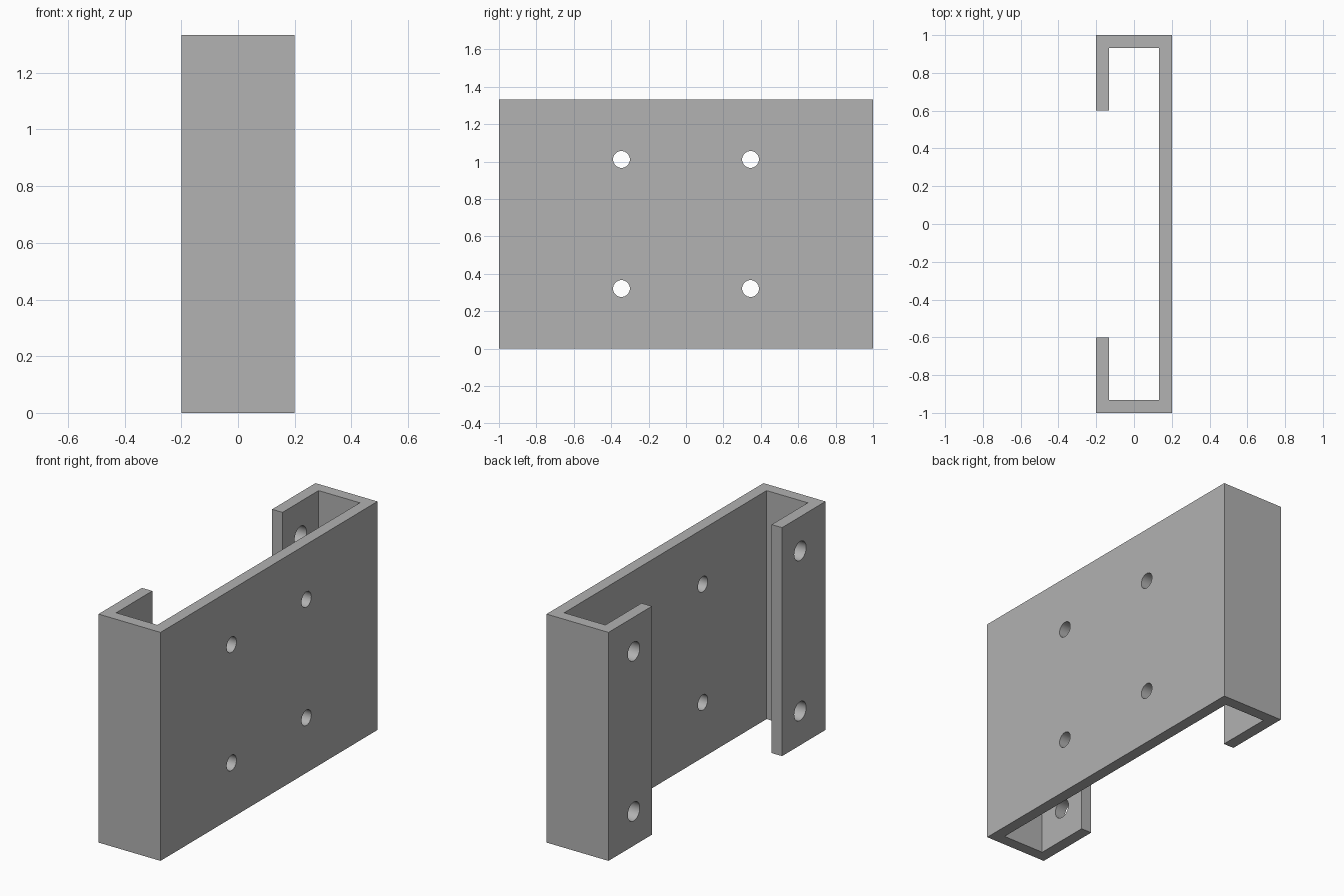
import bpy
import bmesh
from mathutils import Matrix, Vector

cube = bpy.data.objects.get("Cube")
if cube:
    bpy.data.objects.remove(cube, do_unlink=True)

HEIGHT = 1.333
WALL = 0.067
HALF_X = 0.2
HALF_Y = 1.0
LIP_END = 0.6

# Plain grey metal
grey = bpy.data.materials.new("grey_metal")
grey.use_nodes = True
colour = (0.445, 0.445, 0.445, 1)
grey.diffuse_color = colour
grey.node_tree.nodes["Principled BSDF"].inputs["Base Color"].default_value = colour


def make_object(name, bm):
    bmesh.ops.recalc_face_normals(bm, faces=bm.faces[:])
    mesh = bpy.data.meshes.new(name)
    bm.to_mesh(mesh)
    bm.free()
    mesh.materials.append(grey)
    obj = bpy.data.objects.new(name, mesh)
    bpy.context.collection.objects.link(obj)
    return obj


# Lipped channel: half of the section, mirrored in y, extruded upwards
inner_x, inner_y = HALF_X - WALL, HALF_Y - WALL
half = [(HALF_X, HALF_Y), (-HALF_X, HALF_Y), (-HALF_X, LIP_END),
        (-inner_x, LIP_END), (-inner_x, inner_y), (inner_x, inner_y)]
section = half + [(x, -y) for x, y in reversed(half)]
bm = bmesh.new()
base = bm.faces.new([bm.verts.new((x, y, 0)) for x, y in section])
extruded = bmesh.ops.extrude_face_region(bm, geom=[base], use_keep_orig=True)
top_verts = [g for g in extruded["geom"] if isinstance(g, bmesh.types.BMVert)]
bmesh.ops.translate(bm, verts=top_verts, vec=Vector((0, 0, HEIGHT)))
bracket = make_object("channel_bracket", bm)

# Bolt holes: four through the back plate, two through each lip
bm = bmesh.new()
for x, y, rise, radius in ((HALF_X - WALL / 2, 0.345, 0.345, 0.045),
                           (-HALF_X + WALL / 2, 0.767, 0.467, 0.055)):
    for side in (-1, 1):
        for level in (-1, 1):
            place = Matrix.Translation((x, side * y, HEIGHT / 2 + level * rise))
            bmesh.ops.create_cone(bm, cap_ends=True, segments=32,
                                  radius1=radius, radius2=radius, depth=WALL * 2,
                                  matrix=place @ Matrix.Rotation(1.5707963, 4, "Y"))
cutter = make_object("bolt_hole_cutter", bm)
cutter.hide_render = True

cut = bracket.modifiers.new("bolt_holes", "BOOLEAN")
cut.operation = "DIFFERENCE"
cut.solver = "EXACT"
cut.object = cutter
bpy.context.view_layer.objects.active = bracket
bracket.select_set(True)
bpy.ops.object.modifier_apply(modifier=cut.name)
bpy.data.objects.remove(cutter, do_unlink=True)
bpy.ops.object.shade_smooth_by_angle()
